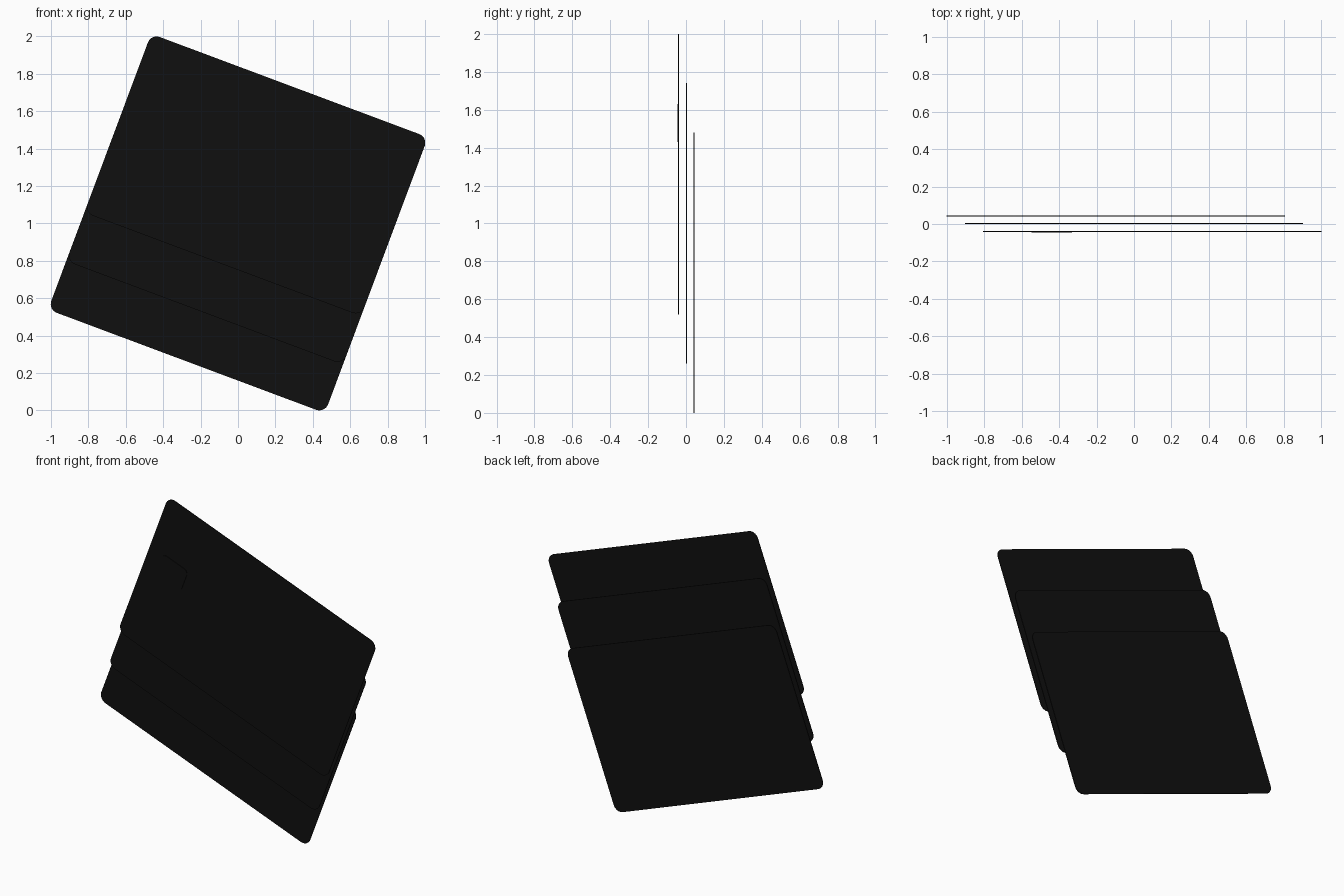
import bpy, bmesh
from math import radians, sin, cos, pi

if "Cube" in bpy.data.objects:
    bpy.data.objects.remove(bpy.data.objects["Cube"])

TILT = radians(20.5)

black = bpy.data.materials.new("black")
black.diffuse_color = (0.005, 0.005, 0.005, 1)
black.use_nodes = True
black.node_tree.nodes["Principled BSDF"].inputs["Base Color"].default_value = black.diffuse_color


def rounded_plate(name, w, h, r, thick, loc, steps=8):
    """Thin upright plate with rounded corners, tilted in the front plane."""
    bm = bmesh.new()
    verts = []
    corners = [(1, 1), (-1, 1), (-1, -1), (1, -1)]
    for i, (sx, sz) in enumerate(corners):
        for k in range(steps + 1):
            a = pi / 2 * (i + k / steps)
            verts.append(bm.verts.new((sx * (w / 2 - r) + r * cos(a), -thick / 2,
                                       sz * (h / 2 - r) + r * sin(a))))
    face = bm.faces.new(verts)
    ext = bmesh.ops.extrude_face_region(bm, geom=[face], use_keep_orig=True)
    moved = [e for e in ext["geom"] if isinstance(e, bmesh.types.BMVert)]
    bmesh.ops.translate(bm, verts=moved, vec=(0, thick, 0))
    bmesh.ops.recalc_face_normals(bm, faces=bm.faces)
    mesh = bpy.data.meshes.new(name)
    bm.to_mesh(mesh)
    bm.free()
    mesh.materials.append(black)
    ob = bpy.data.objects.new(name, mesh)
    bpy.context.collection.objects.link(ob)
    ob.location = loc
    ob.rotation_euler = (0, TILT, 0)
    return ob


# three stacked cards, each slid along its short side
STEP = 0.277
for name, n, y, thick in (("front_card", 1, -0.040, 0.004),
                          ("middle_card", 0, 0.002, 0.005),
                          ("back_card", -1, 0.0425, 0.005)):
    rounded_plate(name, 1.58, 1.02, 0.05, thick,
                  (n * STEP * sin(TILT), y, 1.0 + n * STEP * cos(TILT)))

# small raised chip on the left of the front card
rounded_plate("chip", 0.19, 0.16, 0.03, 0.004, (-0.44, -0.043, 1.53))
